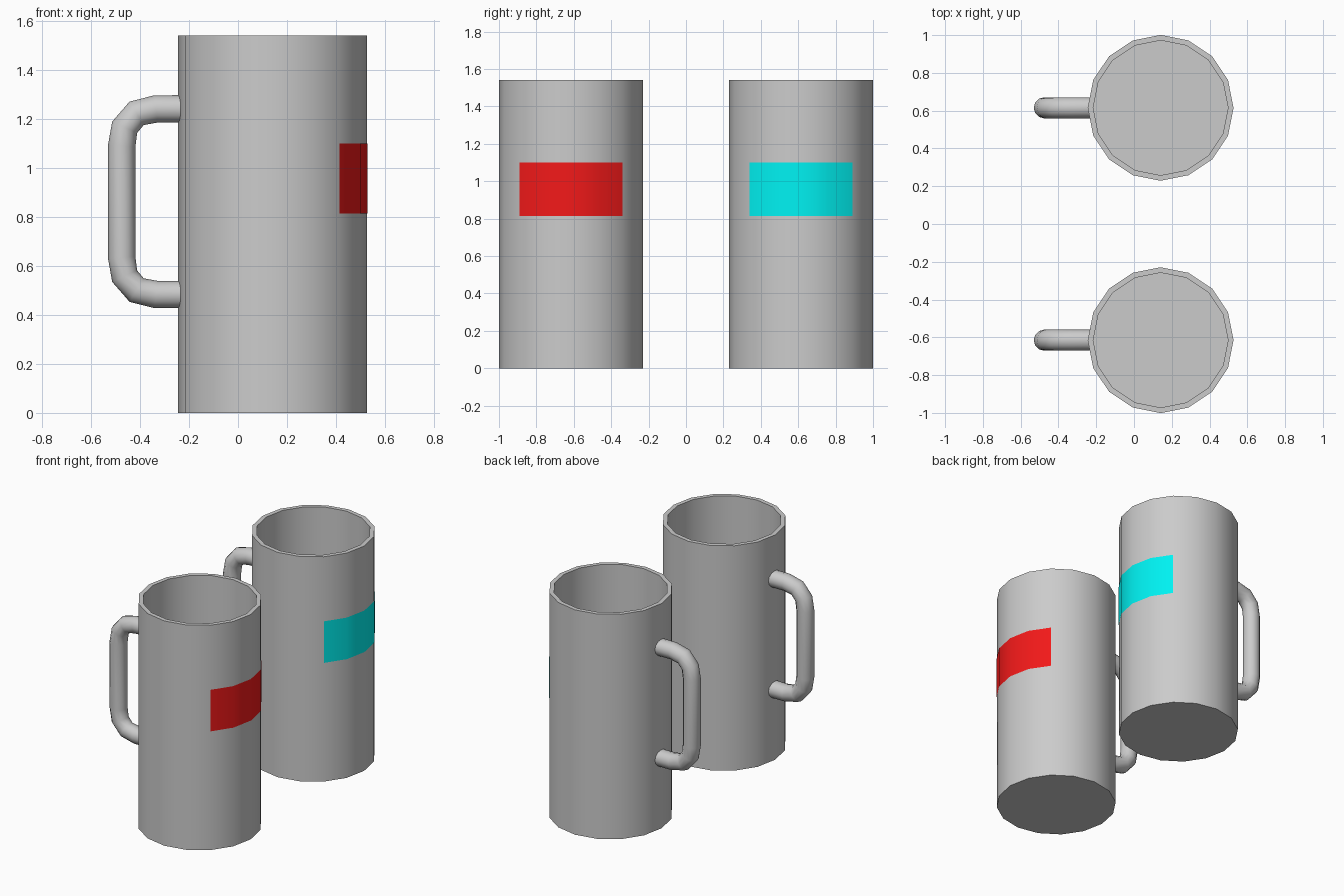
import bpy, bmesh
from math import sin, cos, pi

if "Cube" in bpy.data.objects:
    bpy.data.objects.remove(bpy.data.objects["Cube"])

SIDES = 16
CX, CY = 0.141, 0.615      # mug axis; the second mug mirrors CY
R, R_IN, H = 0.386, 0.357, 1.542


def arc(bm, cx, cy, r, z, first, count):
    return [bm.verts.new((cx + r * cos(2 * pi * i / SIDES),
                          cy + r * sin(2 * pi * i / SIDES), z))
            for i in range(first, first + count)]


def finish(bm, name, color=None):
    me = bpy.data.meshes.new(name)
    bm.to_mesh(me)
    bm.free()
    ob = bpy.data.objects.new(name, me)
    bpy.context.collection.objects.link(ob)
    if color:
        mat = bpy.data.materials.new(name + "_color")
        mat.diffuse_color = color
        mat.use_nodes = True
        mat.node_tree.nodes["Principled BSDF"].inputs["Base Color"].default_value = mat.diffuse_color
        me.materials.append(mat)
    bpy.ops.object.select_all(action='DESELECT')
    ob.select_set(True)
    bpy.context.view_layer.objects.active = ob
    bpy.ops.object.shade_smooth_by_angle()
    return ob


def mug_body(name, cy):
    # outer wall, flat rim, inner wall, with closed floors
    bm = bmesh.new()
    profile = [(R, 0), (R, H), (R_IN, H), (R_IN, 0.03)]
    rings = [arc(bm, CX, cy, r, z, 0, SIDES) for r, z in profile]
    for a, b in zip(rings, rings[1:]):
        for i in range(SIDES):
            j = (i + 1) % SIDES
            bm.faces.new((a[i], a[j], b[j], b[i]))
    bm.faces.new(rings[0][::-1])
    bm.faces.new(rings[-1])
    finish(bm, name)


def label(name, cy, color):
    # four-face patch just proud of the wall, opposite the handle
    bm = bmesh.new()
    low, high = (arc(bm, CX, cy, R + 0.002, z, -2, 5) for z in (0.815, 1.10))
    for i in range(4):
        bm.faces.new((low[i], low[i + 1], high[i + 1], high[i]))
    finish(bm, name, color)


def handle(name, cy):
    # round tube along a C-shaped path, symmetric about its mid height
    mid = 0.8625
    half = [(-0.225, 0.379), (-0.335, 0.379), (-0.414, 0.361),
            (-0.463, 0.304), (-0.475, 0.228)]
    path = [(x, mid + d) for x, d in half] + [(x, mid - d) for x, d in half[::-1]]
    cu = bpy.data.curves.new(name, 'CURVE')
    cu.dimensions = '3D'
    cu.bevel_depth = 0.056
    cu.bevel_resolution = 4
    cu.use_fill_caps = True
    sp = cu.splines.new('POLY')
    sp.points.add(len(path) - 1)
    for p, (x, z) in zip(sp.points, path):
        p.co = (x, cy, z, 1)
    sp.use_smooth = True
    ob = bpy.data.objects.new(name, cu)
    bpy.context.collection.objects.link(ob)


for side, cy, color in (("front", -CY, (0.9, 0.01, 0.01, 1)),
                        ("back", CY, (0.0, 0.9, 0.9, 1))):
    mug_body(side + "_mug_body", cy)
    handle(side + "_mug_handle", cy)
    label(side + "_mug_label", cy, color)
